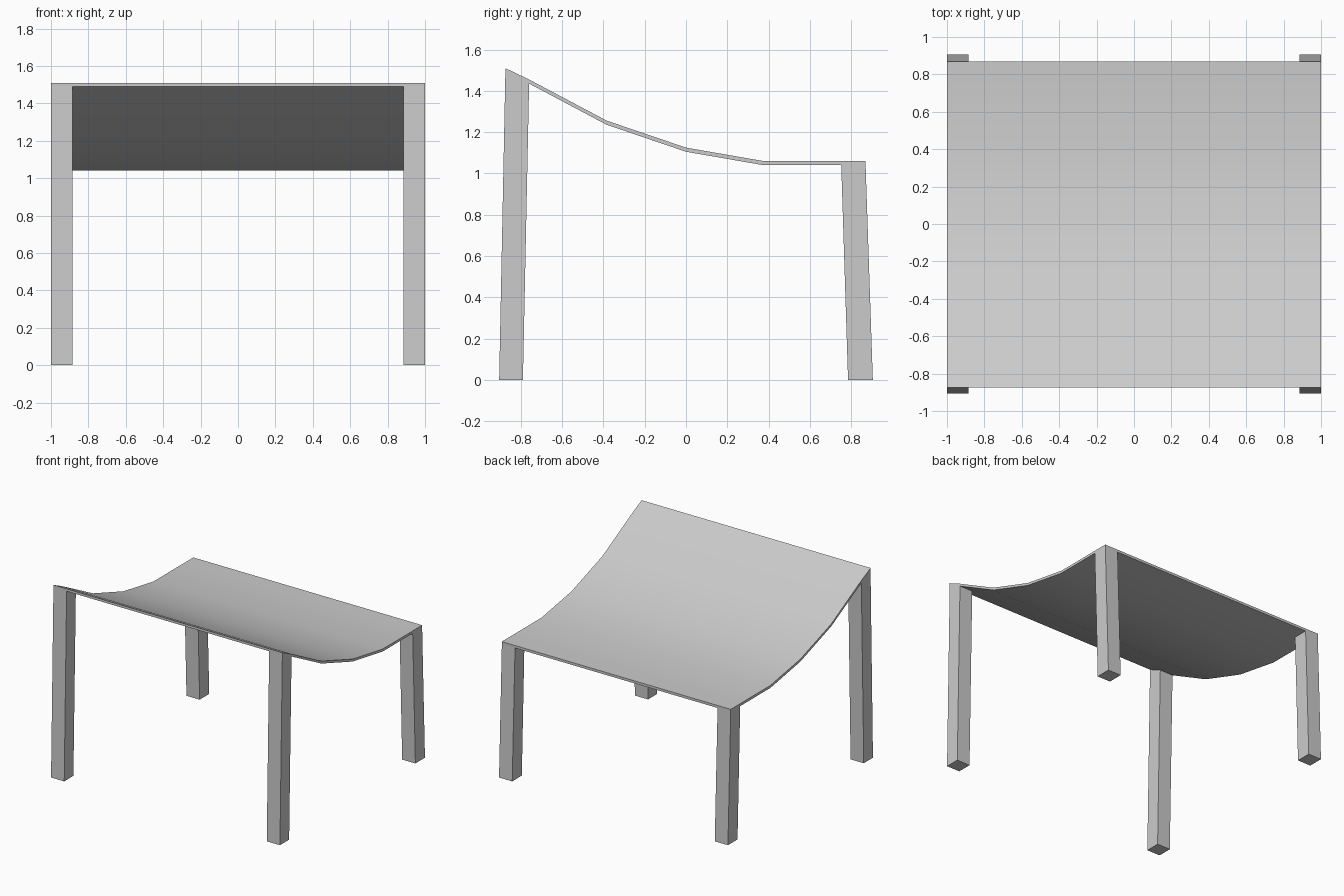
import bpy, bmesh, math

if "Cube" in bpy.data.objects:
    bpy.data.objects.remove(bpy.data.objects["Cube"])


def prism(name, profile, x0, x1, mirror=False):
    """Extrude a side (y, z) profile along x, optionally mirrored across x = 0."""
    bm = bmesh.new()
    face = bm.faces.new([bm.verts.new((x0, y, z)) for y, z in profile])
    ext = bmesh.ops.extrude_face_region(bm, geom=[face])
    verts = [g for g in ext["geom"] if isinstance(g, bmesh.types.BMVert)]
    bmesh.ops.translate(bm, verts=verts, vec=(x1 - x0, 0, 0))
    bmesh.ops.recalc_face_normals(bm, faces=bm.faces)
    mesh = bpy.data.meshes.new(name)
    bm.to_mesh(mesh)
    bm.free()
    obj = bpy.data.objects.new(name, mesh)
    bpy.context.collection.objects.link(obj)
    if mirror:
        obj.modifiers.new("Mirror", 'MIRROR')
    return obj


# Curved seat sheet: top line, then the underside offset below it
top = [(-0.875, 1.51), (-0.76, 1.455), (-0.385, 1.256), (0.0, 1.125),
       (0.375, 1.06), (0.755, 1.06), (0.87, 1.06)]
under = [(y, z - 0.02) for y, z in top]
seat = prism("seat", top + under[::-1], -1.0, 1.0)

# Slightly splayed legs, ending against the underside of the seat
prism("front_leg", [(-0.905, 0), (-0.79, 0), (-0.76, 1.435), (-0.875, 1.49)],
      0.885, 1.0, mirror=True)
prism("back_leg", [(0.785, 0), (0.905, 0), (0.87, 1.04), (0.752, 1.04)],
      0.885, 1.0, mirror=True)

# Smooth the gentle bends of the seat, keep its edges sharp
bpy.ops.object.select_all(action='DESELECT')
seat.select_set(True)
bpy.context.view_layer.objects.active = seat
bpy.ops.object.shade_smooth_by_angle(angle=math.radians(30))
